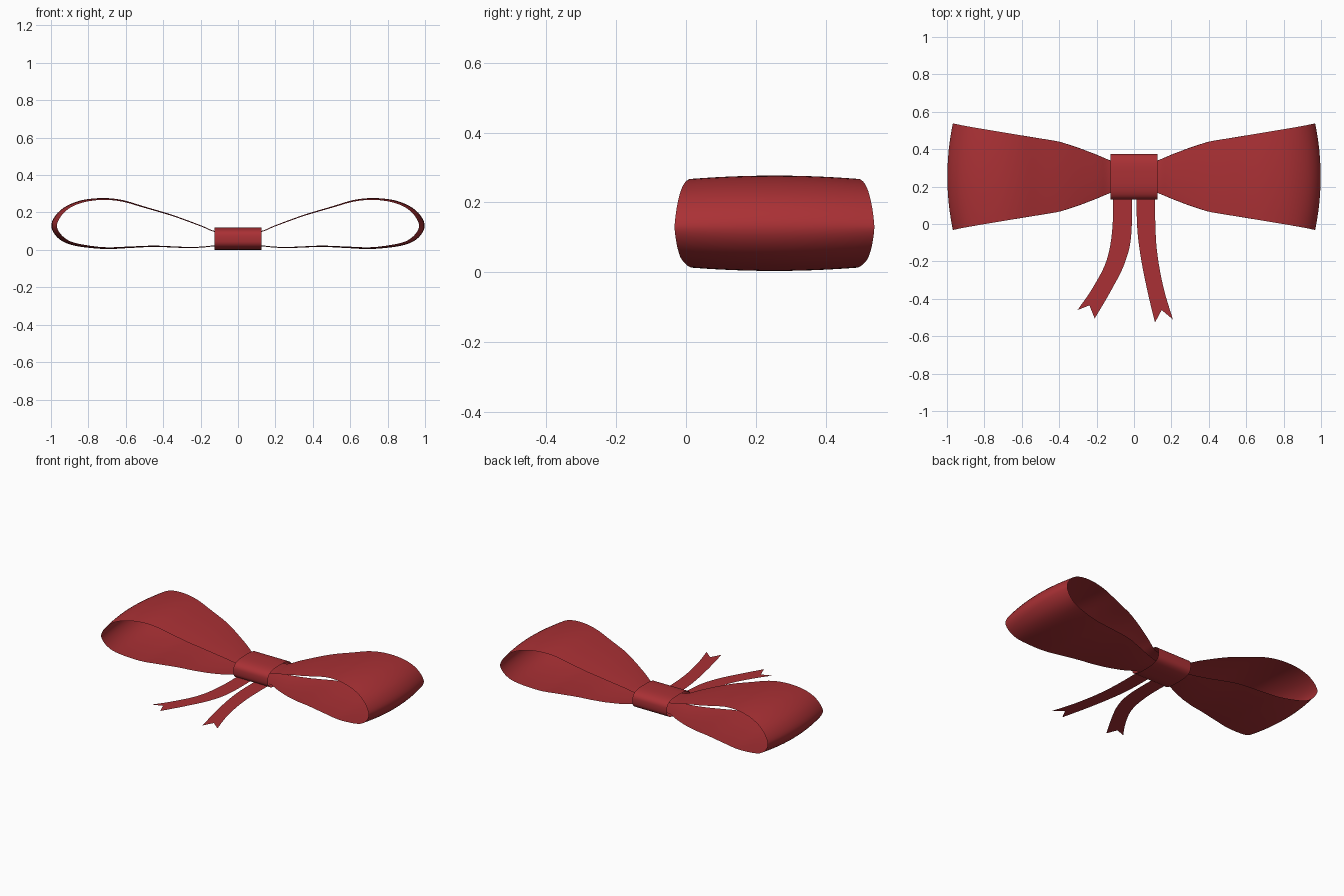
import bpy, math
from mathutils import Vector

if "Cube" in bpy.data.objects:
    bpy.data.objects.remove(bpy.data.objects["Cube"])

CY = 0.253  # centre line of the bow in y

red = bpy.data.materials.new("red_ribbon")
red.diffuse_color = (0.40, 0.03, 0.035, 1)
red.use_nodes = True
red.node_tree.nodes["Principled BSDF"].inputs["Base Color"].default_value = red.diffuse_color


def smooth_path(pts, steps):
    """Catmull-Rom curve through the points."""
    p = [Vector(q) for q in pts]
    p = [2 * p[0] - p[1]] + p + [2 * p[-1] - p[-2]]
    out = []
    for i in range(1, len(p) - 2):
        a, b, c, d = p[i - 1:i + 3]
        for k in range(steps):
            t = k / steps
            out.append(0.5 * (2 * b + (c - a) * t + (2 * a - 5 * b + 4 * c - d) * t * t
                              + (3 * b - a - 3 * c + d) * t ** 3))
    return out + [p[-2]]


def interp(table, x):
    for (x0, v0), (x1, v1) in zip(table, table[1:]):
        if x <= x1:
            return v0 + (v1 - v0) * (x - x0) / (x1 - x0)
    return table[-1][1]


def sheet(name, rows, closed=False, flip=False):
    """Grid surface from rows of points."""
    n, m = len(rows), len(rows[0])
    faces = []
    for i in range(n if closed else n - 1):
        for j in range(m - 1):
            k = (i + 1) % n
            f = (i * m + j, i * m + j + 1, k * m + j + 1, k * m + j)
            faces.append(f[::-1] if flip else f)
    me = bpy.data.meshes.new(name)
    me.from_pydata([tuple(v) for r in rows for v in r], [], faces)
    me.materials.append(red)
    ob = bpy.data.objects.new(name, me)
    bpy.context.collection.objects.link(ob)
    for poly in me.polygons:
        poly.use_smooth = True
    return ob


# Bow loops: side profile swept across a width that flares outwards
profile = smooth_path([(0, 0.085), (0.12, 0.10), (0.2, 0.132), (0.35, 0.187), (0.5, 0.232),
                       (0.62, 0.267), (0.73, 0.277), (0.85, 0.262), (0.95, 0.212),
                       (0.998, 0.135), (0.965, 0.066), (0.88, 0.024), (0.72, 0.005),
                       (0.6, 0.009), (0.45, 0.016), (0.3, 0.011), (0.2, 0.012),
                       (0.12, 0.02), (0, 0.028)], 5)
half_width = [(0, 0.08), (0.12, 0.084), (0.2, 0.118), (0.3, 0.156), (0.4, 0.188), (1, 0.286)]
inset = [(0, 0.004), (0.5, 0.007), (0.75, 0.01), (0.9, 0.016), (1, 0.03)]
COLS = 12

for side, sx in (("left", -1), ("right", 1)):
    rows = []
    for i, p in enumerate(profile):
        tan = (profile[min(i + 1, len(profile) - 1)] - profile[max(i - 1, 0)]).normalized()
        inward = Vector((tan.y, -tan.x))
        row = []
        for j in range(COLS + 1):
            t = 2 * j / COLS - 1
            q = p + inward * interp(inset, p.x) * t * t
            row.append((sx * q.x, CY + t * interp(half_width, p.x), q.y))
        rows.append(row)
    sheet(side + "_loop", rows, flip=(sx > 0))

# Centre band: open rounded tube around the middle
rows = []
for i in range(48):
    a = 2 * math.pi * i / 48
    c, s = math.cos(a), math.sin(a)
    y = CY + 0.122 * math.copysign(abs(c) ** 0.66, c)
    z = 0.06 + 0.06 * math.copysign(abs(s) ** 0.66, s)
    rows.append([(x, y, z) for x in (-0.125, 0, 0.125)])
sheet("centre_band", rows, closed=True, flip=True)


# Tails: flat strips with a notched end
def tail(name, left, right, notch, z=0.02):
    rows = []
    for a, b in zip(smooth_path(left, 5), smooth_path(right, 5)):
        rows.append([(*a, z), (*((a + b) / 2), z), (*b, z)])
    rows[-1][1] = (*notch, z)
    for k in (2, 3, 4):  # ease the middle column so it stays above the notch
        mid = Vector(rows[-k][1])
        rows[-k][1] = mid + Vector((0, max(0, notch[1] + 0.015 * (k - 1) - mid.y), 0))
    sheet(name, rows, flip=True)


tail("left_tail",
     [(-0.115, 0.25), (-0.114, 0.0), (-0.145, -0.19), (-0.22, -0.34), (-0.302, -0.46)],
     [(-0.012, 0.25), (-0.014, -0.05), (-0.05, -0.21), (-0.125, -0.36), (-0.21, -0.505)],
     (-0.238, -0.435))
tail("right_tail",
     [(0.014, 0.25), (0.016, 0.0), (0.035, -0.17), (0.07, -0.35), (0.112, -0.527)],
     [(0.113, 0.25), (0.114, 0.0), (0.126, -0.17), (0.16, -0.35), (0.208, -0.51)],
     (0.148, -0.46))
